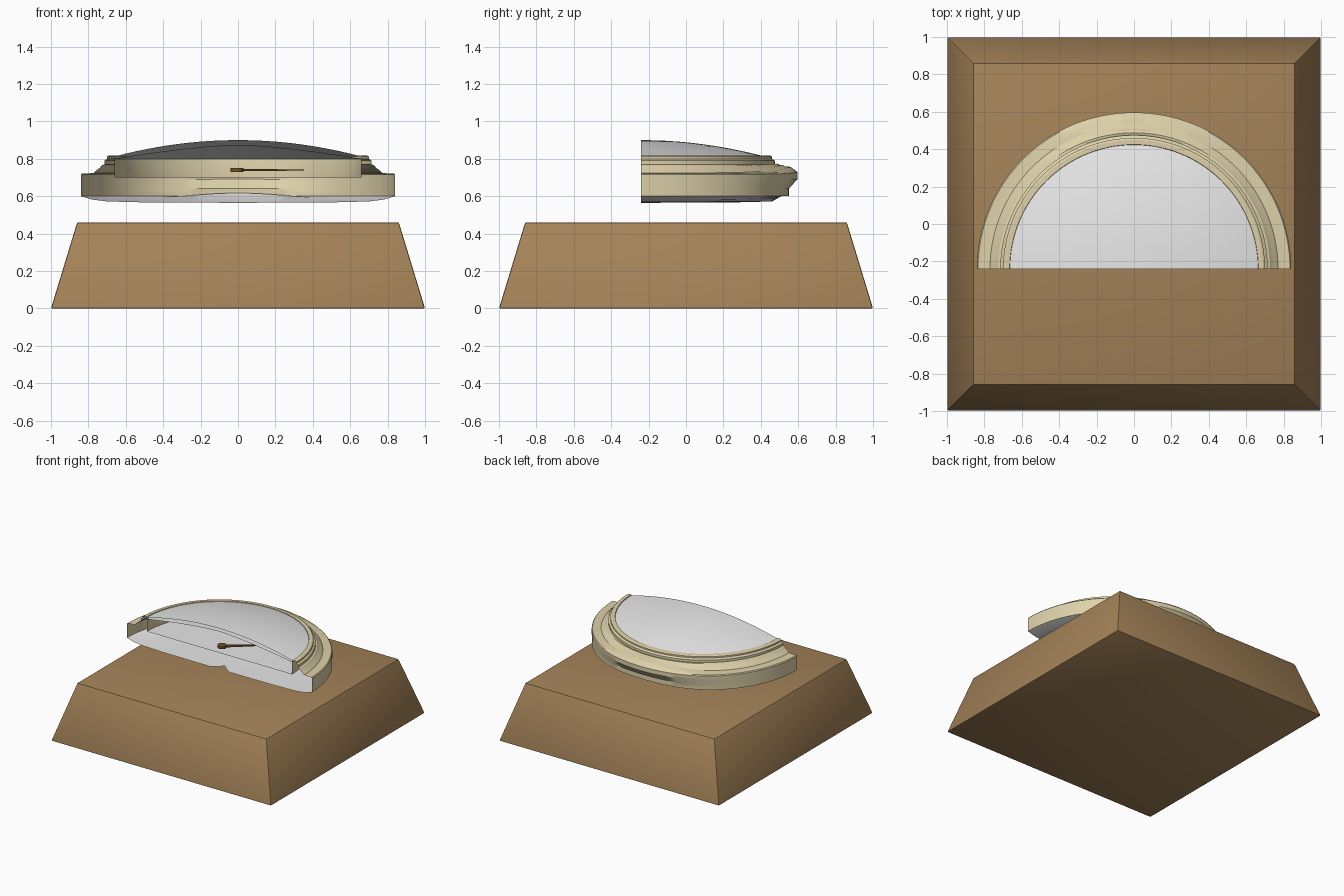
import bpy, bmesh, math
from mathutils import Vector

if "Cube" in bpy.data.objects:
    bpy.data.objects.remove(bpy.data.objects["Cube"])

CY = -0.24  # plane of the cut, and centre of the half round case


def material(name, rgb):
    m = bpy.data.materials.new(name)
    m.diffuse_color = (*rgb, 1)
    m.use_nodes = True
    m.node_tree.nodes["Principled BSDF"].inputs["Base Color"].default_value = m.diffuse_color
    return m


wood = material("wood", (0.37, 0.225, 0.098))
cream = material("cream", (0.73, 0.64, 0.40))
grey = material("light_grey", (0.8, 0.8, 0.8))
brown = material("dark_brown", (0.17, 0.08, 0.025))


def finish(bm, name, mat, smooth=None):
    me = bpy.data.meshes.new(name)
    bm.to_mesh(me)
    bm.free()
    me.materials.append(mat)
    ob = bpy.data.objects.new(name, me)
    bpy.context.collection.objects.link(ob)
    if smooth:
        bpy.ops.object.select_all(action='DESELECT')
        ob.select_set(True)
        bpy.context.view_layer.objects.active = ob
        bpy.ops.object.shade_smooth_by_angle(angle=math.radians(smooth))
    return ob


def half_turn(name, profile, mat, warp=None, steps=64):
    """Sweep an (r, z) profile through the rear half circle as an open shell."""
    bm = bmesh.new()
    rows = []
    for j in range(steps + 1):
        a = math.pi * j / steps
        row = []
        for r, z in profile:
            if warp:
                r, z = warp(r, z, a)
            row.append(bm.verts.new((r * math.cos(a), CY + r * math.sin(a), z)))
        rows.append(row)
    for p, q in zip(rows, rows[1:]):
        for i in range(len(profile) - 1):
            bm.faces.new((p[i], q[i], q[i + 1], p[i + 1]))
    bmesh.ops.remove_doubles(bm, verts=bm.verts, dist=1e-5)
    return finish(bm, name, mat, 30)


def dent(r, z, a):
    """Bend the rear of the rim: lower edge pulled in, shoulder raised."""
    w = math.exp(-((a - math.pi / 2) / 0.5) ** 2)
    if r > 0.8:
        if z < 0.65:
            r -= 0.05 * w
        else:
            z += 0.012 * w
            r -= 0.004 * w
    elif r > 0.72:
        z += 0.035 * w * min(1, (r - 0.715) / 0.05)
    return r, z


# Tapered wooden base with fine edge bevels
bm = bmesh.new()
bmesh.ops.create_cube(bm, size=2)
for v in bm.verts:
    top = v.co.z > 0
    s = 0.86 if top else 1.0
    v.co = Vector((v.co.x * s, v.co.y * s, 0.46 if top else 0))
bmesh.ops.bevel(bm, geom=bm.edges[:], offset=0.008, segments=2, profile=0.5, affect='EDGES')
finish(bm, "wooden_base", wood, 30)

# Stepped outer rim and inner wall of the case
half_turn("case_rim", [
    (0.84, 0.60), (0.84, 0.64), (0.84, 0.68), (0.84, 0.715), (0.834, 0.722),
    (0.80, 0.722), (0.77, 0.725), (0.755, 0.74), (0.74, 0.75), (0.728, 0.765),
    (0.715, 0.77), (0.715, 0.79), (0.70, 0.80), (0.70, 0.812), (0.69, 0.818),
    (0.665, 0.818), (0.66, 0.80), (0.66, 0.70)], cream, dent)

# Dial plate
half_turn("dial_plate", [(0.66, 0.70), (0.33, 0.70), (0, 0.70)], grey)

# Domed cover, outer and inner skins
half_turn("dome_cover", [(0.67 * k / 10, 0.90 - 0.09 * (k / 10) ** 2)
                         for k in range(10, -1, -1)], grey)
half_turn("dome_inner_skin", [(0.66 * k / 10, 0.875 - 0.075 * (k / 10) ** 1.5)
                              for k in range(11)], grey)

# Shallow bottom dish, with a small notch at the middle of the cut edge
dish = half_turn("bottom_dish", [(0, 0.565), (0.08, 0.565), (0.5, 0.567), (0.7, 0.572),
                                 (0.78, 0.582), (0.84, 0.60)], grey, dent)
for v in dish.data.vertices:
    if abs(v.co.x) < 0.001 and abs(v.co.y - CY) < 0.001:
        v.co.y = CY + 0.07

# Needle hub
bm = bmesh.new()
bmesh.ops.create_cone(bm, cap_ends=True, segments=24, radius1=0.035, radius2=0.035, depth=0.02)
bmesh.ops.translate(bm, verts=bm.verts, vec=(-0.005, -0.2, 0.74))
finish(bm, "needle_hub", brown, 30)

# Tapered needle
bm = bmesh.new()
d = Vector((math.cos(0.68), math.sin(0.68), 0))
n = Vector((-d.y, d.x, 0))
start = Vector((0, -0.2, 0.74))
ends = []
for dist, w, h in ((0, 0.012, 0.006), (0.45, 0.004, 0.003)):
    c = start + d * dist
    ends.append([bm.verts.new(c + n * sx * w + Vector((0, 0, sz * h)))
                 for sx, sz in ((-1, -1), (1, -1), (1, 1), (-1, 1))])
for i in range(4):
    k = (i + 1) % 4
    bm.faces.new((ends[0][i], ends[0][k], ends[1][k], ends[1][i]))
for e in ends:
    bm.faces.new(e)
bmesh.ops.recalc_face_normals(bm, faces=bm.faces)
finish(bm, "needle", brown)
